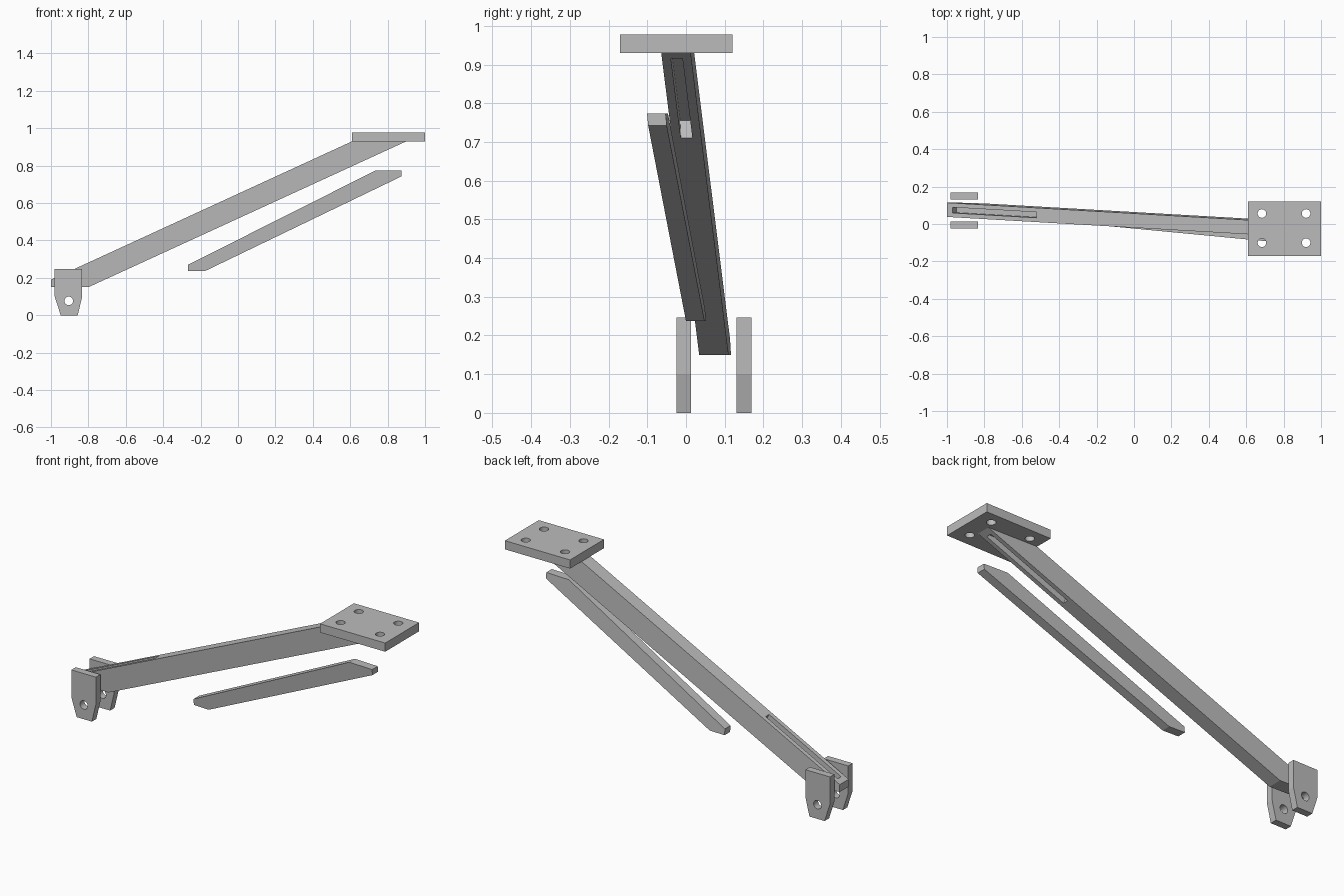
import bpy, bmesh, math
from mathutils import Vector

old = bpy.data.objects.get("Cube")
if old:
    bpy.data.objects.remove(old, do_unlink=True)

GREY = (0.5, 0.5, 0.5)
steel = bpy.data.materials.new("steel grey")
steel.use_nodes = True
steel.diffuse_color = (*GREY, 1)
steel.node_tree.nodes["Principled BSDF"].inputs["Base Color"].default_value = (*GREY, 1)


def prism(name, profile, depth, front):
    """Extrude an xz profile along y; front(x, z) gives the near face's y."""
    bm = bmesh.new()
    near = [bm.verts.new((x, front(x, z), z)) for x, z in profile]
    far = [bm.verts.new((x, front(x, z) + depth, z)) for x, z in profile]
    bm.faces.new(near)
    bm.faces.new(far[::-1])
    for i in range(len(near)):
        j = (i + 1) % len(near)
        bm.faces.new((near[j], near[i], far[i], far[j]))
    bmesh.ops.recalc_face_normals(bm, faces=bm.faces)
    mesh = bpy.data.meshes.new(name)
    bm.to_mesh(mesh)
    bm.free()
    mesh.materials.append(steel)
    obj = bpy.data.objects.new(name, mesh)
    bpy.context.collection.objects.link(obj)
    return obj


def cut(obj, cutters):
    """Subtract the cutters, bake the result and drop the cutters."""
    for cutter in cutters:
        cutter.hide_render = True
        mod = obj.modifiers.new("cut", 'BOOLEAN')
        mod.operation = 'DIFFERENCE'
        mod.solver = 'EXACT'
        mod.object = cutter
    graph = bpy.context.evaluated_depsgraph_get()
    baked = bpy.data.meshes.new_from_object(obj.evaluated_get(graph))
    obj.modifiers.clear()
    obj.data = baked
    for cutter in cutters:
        bpy.data.objects.remove(cutter, do_unlink=True)


def circle(cx, cz, r, n=24):
    return [(cx + r * math.cos(math.tau * i / n), cz + r * math.sin(math.tau * i / n))
            for i in range(n)]


def flat(y):
    return lambda x, z: y


# Main sloping beam, ends trimmed level
def beam_y(x, z):
    return 0.034 - 0.031 * (x + 0.8) - 0.058 * (z - 0.15)


beam = prism("main_beam", [(-1, 0.15), (-0.8, 0.15), (0.9, 0.93), (0.61, 0.93), (-1, 0.19)],
             0.076, beam_y)

# Slots in the beam: upper face at the low end, lower face at the high end
along = Vector((1, 0.459)).normalized()
across = Vector((-along.y, along.x))


def slot(start, length, side):
    a = Vector(start)
    b = a + along * length
    out, inner = across * side * 0.02, across * side * -0.05
    return prism("slot_cutter", [a + out, b + out, b + inner, a + inner], 0.03,
                 lambda x, z: beam_y(x, z) + 0.023)


cut(beam, [slot((-0.97, 0.204), 0.495, 1), slot((0.42, 0.71), 0.492, -1)])

# Separate diagonal brace below the beam
prism("diagonal_brace",
      [(-0.267, 0.237), (-0.175, 0.237), (0.873, 0.742), (0.873, 0.773), (0.733, 0.773), (-0.267, 0.27)],
      0.048, lambda x, z: -0.045 * (x + 0.175) - 0.1 * (z - 0.237))

# Top mounting plate with four bolt holes
plate = prism("mounting_plate", [(0.61, 0.93), (1, 0.93), (1, 0.977), (0.61, 0.977)],
              0.29, flat(-0.17))
bolts = []
for x in (0.684, 0.92):
    for y in (-0.1, 0.056):
        bolt = prism("bolt_cutter", circle(0, 0, 0.023), 0.2, flat(-0.1))
        bolt.rotation_euler.x = math.pi / 2
        bolt.location = (x, y, 0.95)
        bolts.append(bolt)
bpy.context.view_layer.update()
cut(plate, bolts)

# Pair of tapered lugs with pin holes
for name, y in (("front_lug", -0.025), ("back_lug", 0.131)):
    lug = prism(name, [(-0.98, 0.247), (-0.98, 0.1), (-0.948, 0), (-0.857, 0), (-0.833, 0.1),
                       (-0.833, 0.247)], 0.038, flat(y))
    cut(lug, [prism("pin_cutter", circle(-0.905, 0.077, 0.023), 0.1, flat(y - 0.03))])
